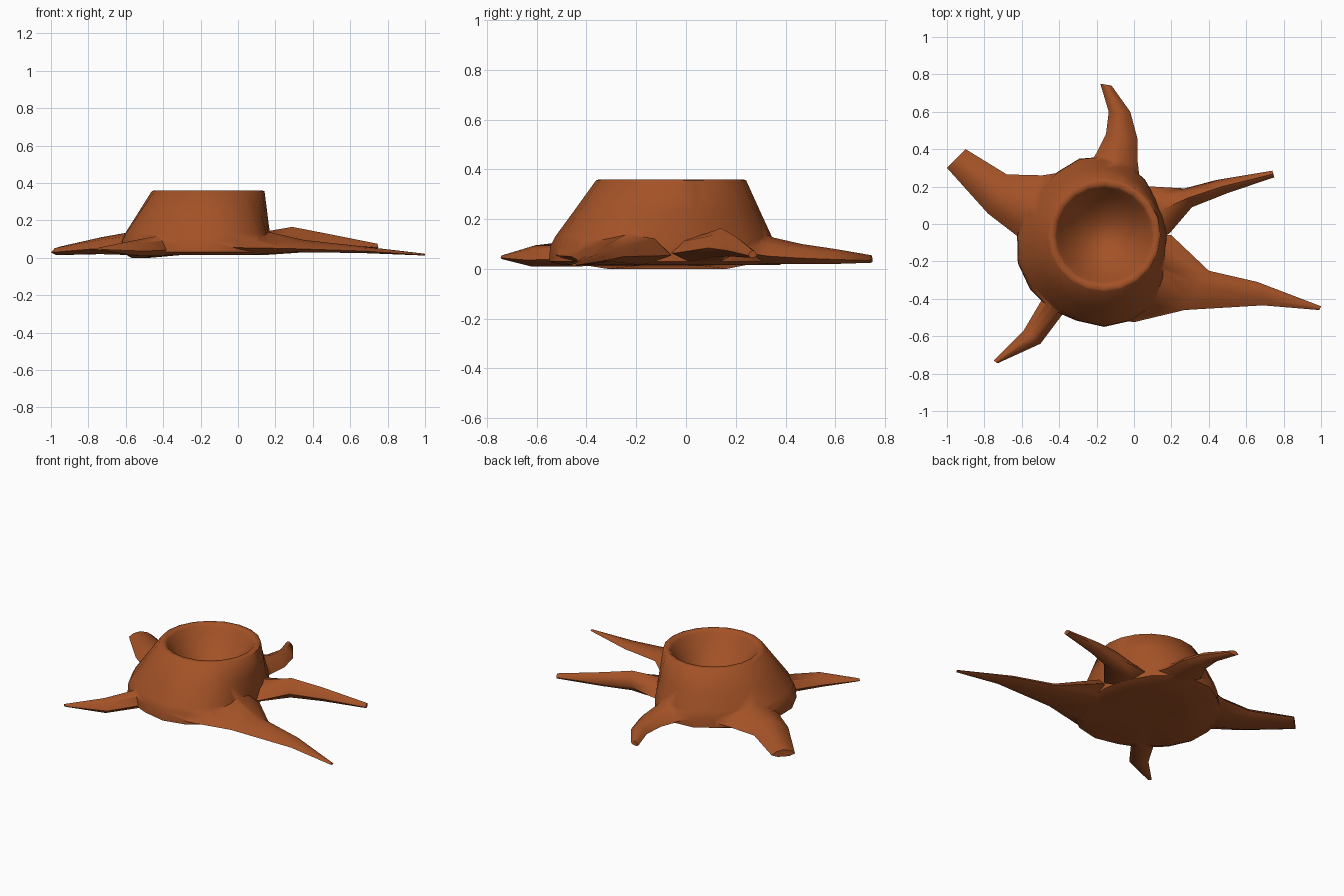
import bpy
import bmesh
import math
from mathutils import Vector

cube = bpy.data.objects.get("Cube")
if cube:
    bpy.data.objects.remove(cube, do_unlink=True)

# Single bark colour
bark = bpy.data.materials.new("reddish_brown_bark")
bark.use_nodes = True
bark_colour = (0.37, 0.085, 0.02, 1)
bark.diffuse_color = bark_colour
bark_shader = bark.node_tree.nodes["Principled BSDF"]
bark_shader.inputs["Base Color"].default_value = bark_colour
bark_shader.inputs["Roughness"].default_value = 0.8


def loft(name, rings):
    """Skin closed rings of equal length and cap both ends."""
    bm = bmesh.new()
    loops = [[bm.verts.new(point) for point in ring] for ring in rings]
    count = len(loops[0])
    for lower, upper in zip(loops, loops[1:]):
        for i in range(count):
            j = (i + 1) % count
            bm.faces.new((lower[i], lower[j], upper[j], upper[i]))
    bm.faces.new(loops[0][::-1])
    bm.faces.new(loops[-1])
    bmesh.ops.triangulate(bm, faces=bm.faces[:])
    bmesh.ops.recalc_face_normals(bm, faces=bm.faces[:])
    mesh = bpy.data.meshes.new(name)
    bm.to_mesh(mesh)
    bm.free()
    mesh.materials.append(bark)
    part = bpy.data.objects.new(name, mesh)
    bpy.context.collection.objects.link(part)
    return part


# Trunk: round rim above an uneven, flared foot, with a bowl in the top
centre = Vector((-0.16, -0.06, 0))
foot_radii = [.335, .33, .34, .37, .4, .42, .43, .42, .43, .45,
              .465, .485, .49, .49, .48, .49, .48, .46, .4, .345]
rim_radius = 0.302
sides = len(foot_radii)


def trunk_ring(z, flare, scale=1.0):
    """Ring blended from the round rim (flare 0) to the foot (flare 1)."""
    ring = []
    for i, foot in enumerate(foot_radii):
        angle = math.tau * i / sides
        radius = (rim_radius + (foot - rim_radius) * flare) * scale
        point = centre + Vector((math.cos(angle), math.sin(angle), 0)) * radius
        point.z = z
        ring.append(point)
    return ring


# Nearly flat underside, lower on the right
underside = trunk_ring(0.015, 1, 0.88)
for point in underside:
    if point.x < -0.45:
        point.z = 0

trunk_rings = [trunk_ring(0.015, 1, 0.4), underside, trunk_ring(0.03, 1),
               trunk_ring(0.09, 0.98), trunk_ring(0.13, 0.87),
               trunk_ring(0.23, 0.48), trunk_ring(0.355, 0)]
for radius, z in [(0.29, 0.36), (0.268, 0.36)]:
    trunk_rings.append(trunk_ring(z, 0, radius / rim_radius))
for step in (1, .9, .75, .55, .3, .1):
    trunk_rings.append(trunk_ring(0.14 + 0.205 * step ** 2, 0,
                                  0.256 * step / rim_radius))
stump = loft("hollow_stump_with_roots", trunk_rings)


def root(name, stations, ridge=0.5):
    """Each station is left edge, right edge, top height, bottom height.

    The ridge is how far from left to right the crest of the root runs.
    """
    section = [(0, .3), (ridge * .4, .8), (ridge, 1),
               (ridge + (1 - ridge) * .6, .75), (1, .3), (.75, 0), (.25, 0)]
    rings = []
    for left, right, top, bottom in stations:
        left, right = Vector(left), Vector(right)
        ring = []
        for across, height in section:
            spot = left.lerp(right, across)
            ring.append((spot.x, spot.y, bottom + (top - bottom) * height))
        rings.append(ring)
    return loft(name, rings)


roots = [
    root("left_root", [
        ((0, .2), (.1, -.1), .15, .04),
        ((.1, .2), (.19, -.05), .14, .03),
        ((.27, .19), (.31, .09), .165, .05),
        ((.44, .235), (.5, .165), .13, .05),
        ((.74, .285), (.75, .25), .075, .045),
    ]),
    root("front_left_root", [
        ((.03, -.06), (-.14, -.5), .2, .02),
        ((.2, -.06), (0, -.525), .145, .015),
        ((.4, -.25), (.27, -.46), .095, .03),
        ((.66, -.31), (.69, -.435), .06, .025),
        ((1, -.44), (.99, -.46), .022, .012),
    ], ridge=0.35),
    root("back_root", [
        ((-.29, .24), (.04, .16), .19, .03),
        ((-.2, .38), (.02, .33), .125, .02),
        ((-.15, .48), (.02, .45), .1, .02),
        ((-.135, .6), (-.02, .6), .08, .02),
        ((-.18, .75), (-.12, .74), .055, .025),
    ]),
    root("back_right_root", [
        ((-.54, -.1), (-.24, .3), .2, .02),
        ((-.63, -.06), (-.49, .26), .14, .015),
        ((-.78, .055), (-.68, .265), .11, .02),
        ((-1, .3), (-.9, .4), .06, .015),
    ]),
    root("front_right_root", [
        ((-.3, -.4), (-.45, -.3), .17, .02),
        ((-.38, -.48), (-.49, -.4), .115, .01),
        ((-.5, -.64), (-.59, -.57), .095, .01),
        ((-.73, -.745), (-.75, -.73), .055, .04),
    ]),
]

# Grow the roots into the stump as one skin
bpy.ops.object.select_all(action="DESELECT")
stump.select_set(True)
bpy.context.view_layer.objects.active = stump
for part in roots:
    union = stump.modifiers.new("join_root", "BOOLEAN")
    union.operation = "UNION"
    union.solver = "EXACT"
    union.object = part
    bpy.ops.object.modifier_apply(modifier=union.name)
    bpy.data.objects.remove(part, do_unlink=True)
bpy.ops.object.shade_smooth_by_angle(angle=math.radians(60))
